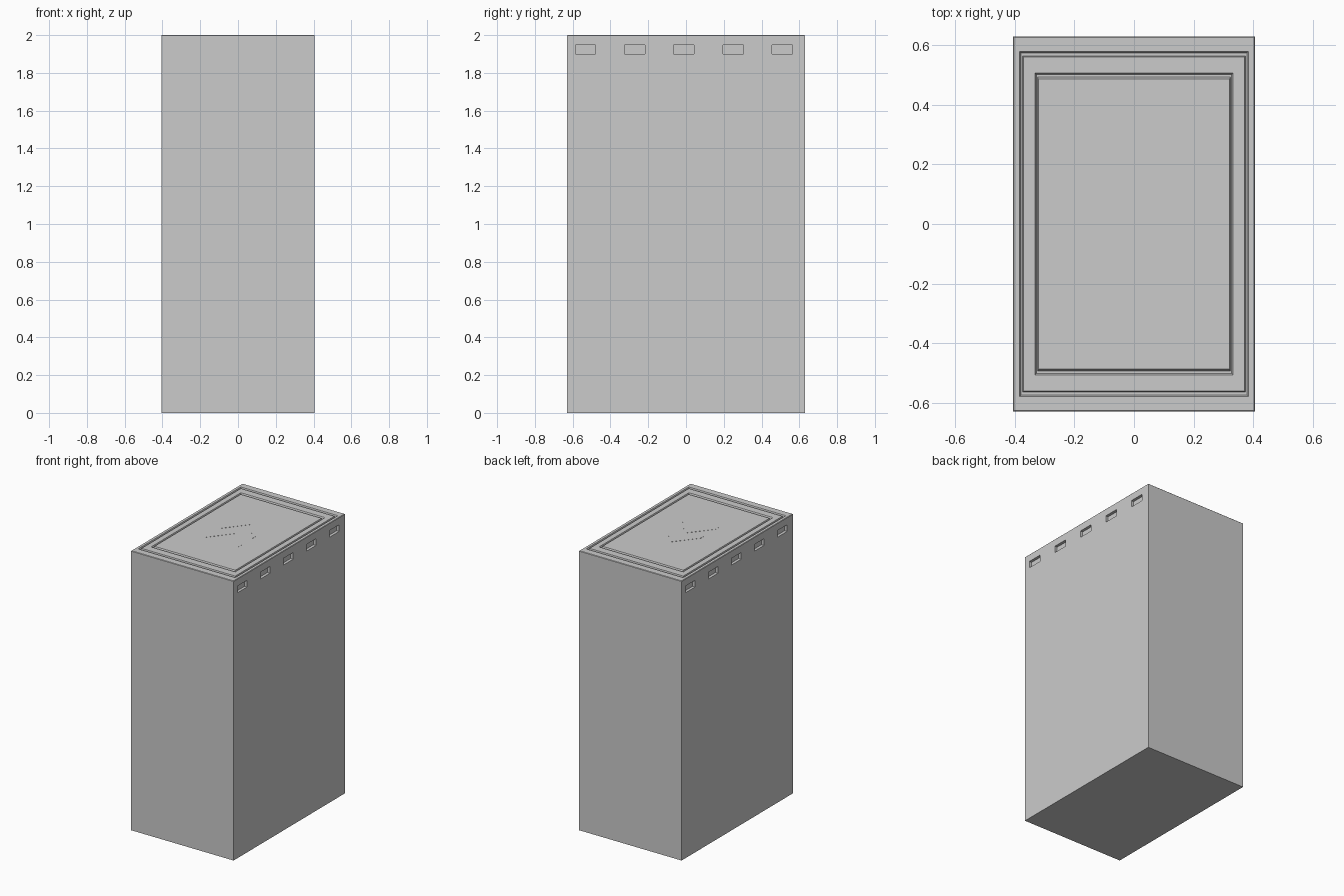
import bpy, bmesh

if "Cube" in bpy.data.objects:
    bpy.data.objects.remove(bpy.data.objects["Cube"])

HX, HY, H = 0.406, 0.63, 2.0
D = 0.012  # groove depth


def make(name, bm):
    bmesh.ops.recalc_face_normals(bm, faces=bm.faces)
    me = bpy.data.meshes.new(name)
    bm.to_mesh(me)
    bm.free()
    ob = bpy.data.objects.new(name, me)
    bpy.context.collection.objects.link(ob)
    return ob


# Body: rectangular rings from the base up, then inward across the grooved lid
rings = [
    (HX, HY, 0), (HX, HY, H - 0.003), (HX - 0.003, HY - 0.003, H),
    (0.384, 0.580, H), (0.379, 0.575, H - D), (0.374, 0.565, H - D), (0.371, 0.561, H),
    (0.333, 0.508, H), (0.328, 0.502, H - D), (0.324, 0.493, H - D), (0.320, 0.487, H),
]
bm = bmesh.new()
loops = [[bm.verts.new((sx * x, sy * y, z)) for sx, sy in ((-1, -1), (1, -1), (1, 1), (-1, 1))]
         for x, y, z in rings]
for a, b in zip(loops, loops[1:]):
    for i in range(4):
        j = (i + 1) % 4
        bm.faces.new((a[i], a[j], b[j], b[i]))
bm.faces.new(loops[0])
bm.faces.new(loops[-1])
body = make("cabinet_body", bm)

# Vent slots: five along each long side, the far side turned half round
bm = bmesh.new()
for side in (1, -1):
    for i in range(5):
        y = -0.532 + 0.2605 * i
        cube = bmesh.ops.create_cube(bm, size=1)["verts"]
        bmesh.ops.scale(bm, verts=cube, vec=(0.04, 0.108, 0.048))
        bmesh.ops.translate(bm, verts=cube, vec=(side * HX, side * y, 1.923))
cutter = make("vent_slot_cutter", bm)
cutter.hide_render = True
cutter.hide_viewport = True
cut = body.modifiers.new("vent_slots", "BOOLEAN")
cut.object = cutter
cut.operation = "DIFFERENCE"
cut.solver = "EXACT"

# Chevron inlays: two thin arrows on the lid
for n, y in enumerate((0.185, 0.018)):
    bm = bmesh.new()
    pts = [(0, 0), (0.132, -0.165), (0.132, -0.21), (0, -0.043), (-0.132, -0.21), (-0.132, -0.165)]
    v = [bm.verts.new((px, y + py, H - 0.004)) for px, py in pts]
    faces = [bm.faces.new((v[0], v[3], v[2], v[1])), bm.faces.new((v[0], v[5], v[4], v[3]))]
    ext = bmesh.ops.extrude_face_region(bm, geom=faces, use_keep_orig=True)["geom"]
    top = [g for g in ext if isinstance(g, bmesh.types.BMVert)]
    bmesh.ops.translate(bm, verts=top, vec=(0, 0, 0.005))
    make(f"chevron_inlay_{n + 1}", bm)
